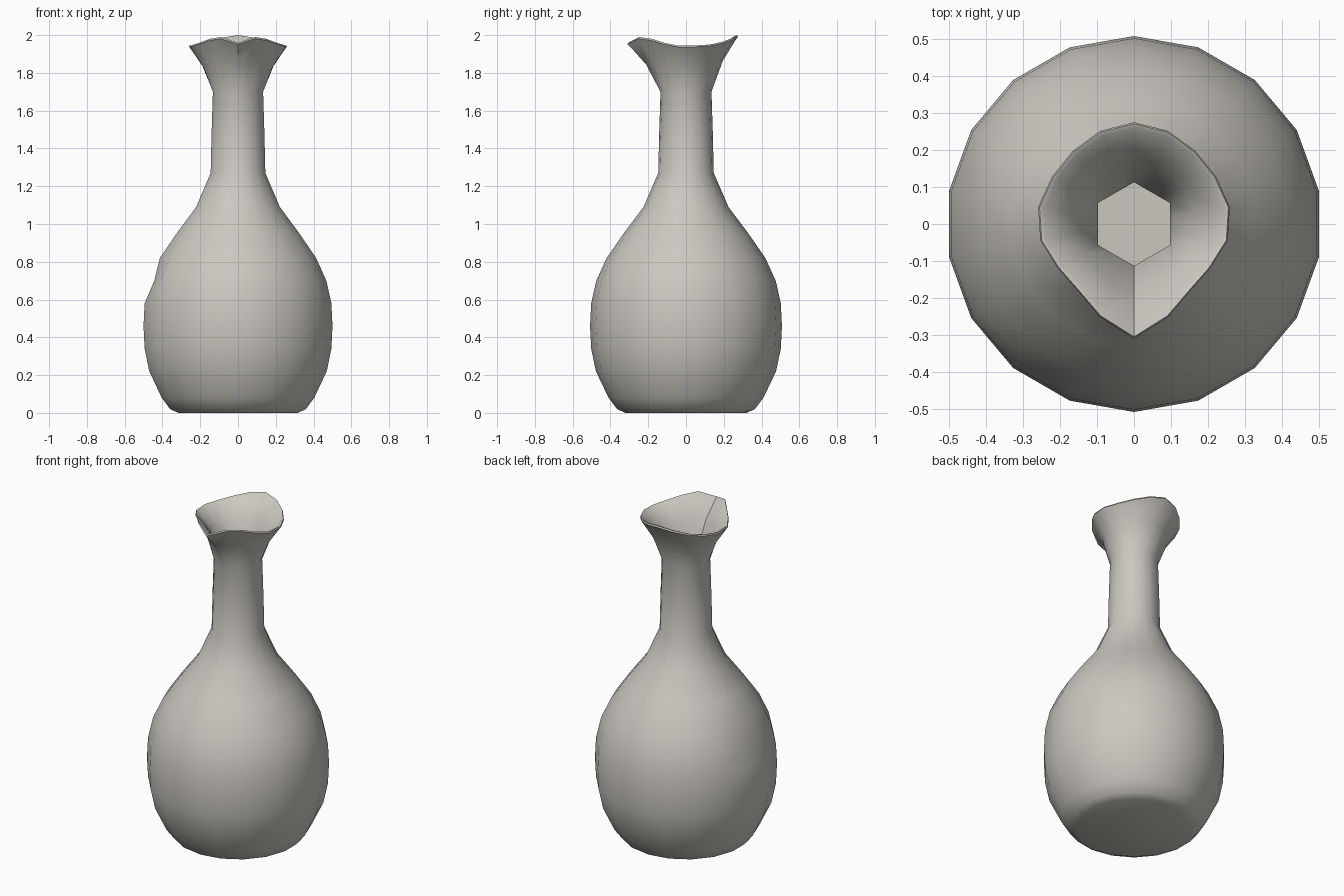
import bpy, bmesh
from math import sin, cos, pi, radians

cube = bpy.data.objects.get("Cube")
if cube:
    bpy.data.objects.remove(cube, do_unlink=True)

SIDES = 18
# half of the pinched rim, from the front spout round to the back
RIM_R = [.31, .268, .236, .238, .257, .263, .256, .258, .268, .275]
RIM_Z = [1.96, 1.99, 1.98, 1.96, 1.945, 1.945, 1.95, 1.965, 1.985, 2.0]
# body and neck profile (radius, height)
OUTER = [(.32, 0), (.365, .02), (.41, .08), (.477, .22), (.502, .34), (.508, .46),
         (.502, .58), (.475, .70), (.42, .82), (.33, .95), (.225, 1.09),
         (.147, 1.27), (.142, 1.48), (.135, 1.70)]
INNER = [(.115, 1.27), (.2, 1.09), (.38, .82), (.46, .58), (.44, .22), (.34, .04)]

bm = bmesh.new()
rings = []


def add_ring(radius, height):
    """radius and height are functions of the segment index, 0 = front."""
    ring = []
    for i in range(SIDES):
        a = 2 * pi * i / SIDES
        r = radius(i)
        ring.append(bm.verts.new((r * sin(a), -r * cos(a), height(i))))
    if rings:
        for i in range(SIDES):
            j = (i + 1) % SIDES
            bm.faces.new((rings[-1][i], rings[-1][j], ring[j], ring[i]))
    rings.append(ring)


def half(i):
    return min(i, SIDES - i)


def hexagon(i, r=.113):
    a = (360 / SIDES * i) % 60 - 30
    return r * cos(radians(30)) / cos(radians(a))


def flare(t, u, inset=0.0, drop=0.0):
    """Ring between the neck (0) and the rim (1)."""
    add_ring(lambda i: .135 + (RIM_R[half(i)] - .135) * t - inset,
             lambda i: 1.70 + (RIM_Z[half(i)] - 1.70) * u - drop)


# outer wall, with a shallow dent on the right side
for r, z in OUTER:
    dent = .025 if .65 < z < .75 else 0
    add_ring(lambda i: r - (dent if i in (13, 14) else 0), lambda i: z)
flare(.43, .55)
flare(.92, .92)
# rim lip
flare(1, .97)
flare(.97, 1)
flare(.88, .985)
# funnel and hollow inside
flare(.5, .62, inset=.03)
add_ring(hexagon, lambda i: 1.71)
add_ring(hexagon, lambda i: 1.48)
for r, z in INNER:
    add_ring(lambda i: r, lambda i: z)

# base and inside floor
bm.faces.new(rings[0])
bm.faces.new(rings[-1])
bmesh.ops.recalc_face_normals(bm, faces=bm.faces)

mesh = bpy.data.meshes.new("vase")
bm.to_mesh(mesh)
bm.free()
vase = bpy.data.objects.new("vase", mesh)
bpy.context.collection.objects.link(vase)

clay = bpy.data.materials.new("warm grey clay")
clay.use_nodes = True
colour = (.6, .575, .53, 1)
clay.diffuse_color = colour
clay.node_tree.nodes["Principled BSDF"].inputs["Base Color"].default_value = colour
mesh.materials.append(clay)

bpy.context.view_layer.objects.active = vase
vase.select_set(True)
bpy.ops.object.shade_smooth_by_angle(angle=radians(50))
